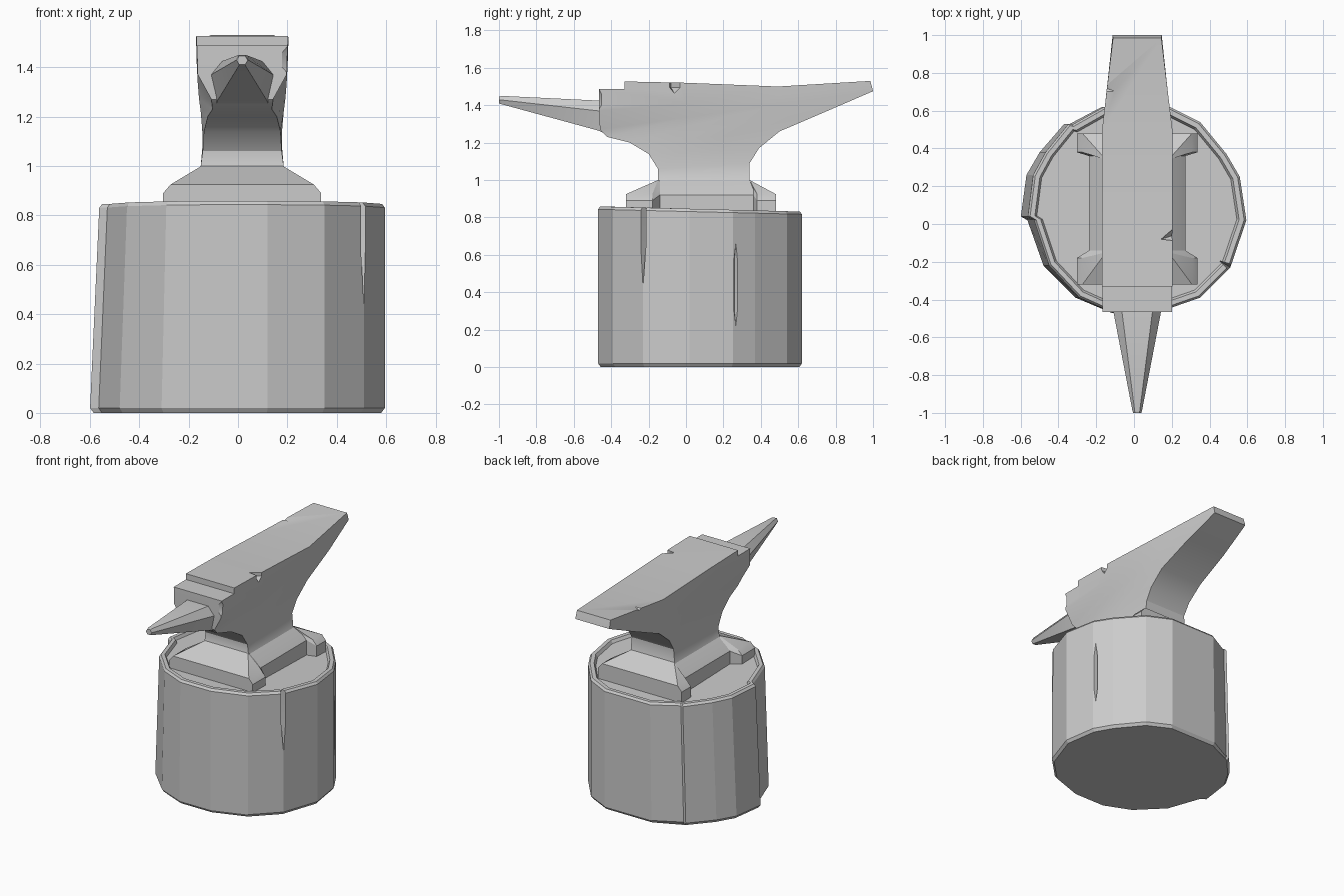
import bpy, bmesh, math
from mathutils import Vector

cube = bpy.data.objects.get("Cube")
if cube:
    bpy.data.objects.remove(cube)

grey = bpy.data.materials.new("plain grey")
grey.use_nodes = True
grey.diffuse_color = (0.6, 0.6, 0.6, 1)
grey.node_tree.nodes["Principled BSDF"].inputs["Base Color"].default_value = (0.6, 0.6, 0.6, 1)
CX = 0.017  # the anvil sits slightly off centre


def loft(name, rings):
    """Skin a stack of equal loops and close both ends with strips of quads."""
    bm = bmesh.new()
    loops = [[bm.verts.new(p) for p in ring] for ring in rings]
    n = len(loops[0])
    for a, b in zip(loops, loops[1:]):
        for i in range(n):
            j = (i + 1) % n
            bm.faces.new((a[i], a[j], b[j], b[i]))
    for end in (loops[0], loops[-1]):
        for i in range(n // 2 - 1):
            bm.faces.new((end[i], end[i + 1], end[n - 2 - i], end[n - 1 - i]))
    bmesh.ops.remove_doubles(bm, verts=bm.verts, dist=0.0005)
    bmesh.ops.recalc_face_normals(bm, faces=bm.faces)
    mesh = bpy.data.meshes.new(name)
    bm.to_mesh(mesh)
    bm.free()
    obj = bpy.data.objects.new(name, mesh)
    bpy.context.collection.objects.link(obj)
    mesh.materials.append(grey)
    return obj


def mirrored(half):
    """Complete a right-hand half loop with its left-hand mirror."""
    return ([(CX + x, y, z) for x, y, z in half]
            + [(CX - x, y, z) for x, y, z in reversed(half)])


def carve(obj, shape, loc, scale, turn=0):
    """Cut a box or a pointed chip out of a part."""
    if shape == "box":
        bpy.ops.mesh.primitive_cube_add(size=2, location=loc)
    else:
        bpy.ops.mesh.primitive_uv_sphere_add(segments=4, ring_count=2, radius=1, location=loc)
    cutter = bpy.context.object
    cutter.scale = scale
    cutter.rotation_euler.z = turn
    cutter.hide_render = True
    cutter.data.materials.append(grey)
    mod = obj.modifiers.new("cut", "BOOLEAN")
    mod.object = cutter
    mod.solver = "EXACT"
    bpy.context.view_layer.objects.active = obj
    bpy.ops.object.modifier_apply(modifier=mod.name)
    bpy.data.objects.remove(cutter)


def shade(obj, angle):
    bpy.ops.object.select_all(action="DESELECT")
    obj.select_set(True)
    bpy.context.view_layer.objects.active = obj
    bpy.ops.object.shade_smooth_by_angle(angle=math.radians(angle))


# Wooden stump: uneven outline with a raised slab of bark on one side
outline = [(.12, -.47), (.35, -.39), (.51, -.23), (.595, .02), (.56, .25), (.49, .37),
           (.35, .54), (.19, .62), (-.17, .62), (-.35, .525), (-.37, .53), (-.5, .38),
           (-.57, .26), (-.6, .04), (-.565, .02), (-.48, -.22), (-.31, -.39), (-.12, -.47)]


def stump_ring(z, size):
    ring = []
    for x, y in outline:
        lean = 1 - 0.065 * z / 0.85 if x < 0 else 1
        tilt = -0.025 * (y - 0.08) * z / 0.85
        ring.append((x * size * lean, 0.08 + (y - 0.08) * size, z + tilt))
    return ring


stump = loft("stump", [stump_ring(z, s) for z, s in
                       ((0, .975), (.02, 1), (.83, 1), (.845, .98), (.845, .935), (.825, .915))])
carve(stump, "chip", (.51, -.23, .87), (.075, .02, .44), math.radians(-32))
carve(stump, "chip", (.56, .27, .44), (.04, .018, .26), math.radians(20))

# Base: four feet with a notch on each side, sloping up to the waist
foot = [(.32, -.32), (.32, -.18), (.255, -.14), (.255, .36), (.32, .38), (.32, .48)]


def base_ring(z, inset, rise=0):
    return mirrored([(x - inset, y, z + (rise if x < .3 else 0)) for x, y in foot])


waist = [(.165, min(max(y, -.15), .34), 1.0) for x, y in foot]
base = loft("base", [base_ring(.81, 0), base_ring(.89, 0, .03),
                     base_ring(.925, .03, .025), mirrored(waist)])

# Body: loops rising from the waist to the face, spreading into the heel
# front y, front z, back y, back z, then front, middle and back half widths
levels = [(-.17, .95, .36, .95, .2, .2, .2),
          (-.15, 1.0, .34, 1.0, .168, .168, .168),
          (-.15, 1.06, .34, 1.09, .16, .16, .16),
          (-.2, 1.14, .39, 1.17, .155, .162, .162),
          (-.3, 1.2, .5, 1.26, .14, .168, .165),
          (-.42, 1.23, .75, 1.367, .12, .175, .155),
          (-.46, 1.27, 1.0, 1.475, .125, .18, .13),
          (-.465, 1.37, .995, 1.495, .18, .184, .13),
          (-.465, 1.53, .985, 1.53, .185, .187, .128)]
rings = []
for yf, zf, yb, zb, wf, wm, wb in levels:
    half = []
    for t, w, dip in ((0, wf, 0), (.32, wm, .01), (.66, wm, .03), (1, wb, 0)):
        sag = dip if zf > 1.5 else 0
        half.append((w, yf + (yb - yf) * t, zf + (zb - zf) * t - sag))
    rings.append(mirrored(half))
body = loft("anvil_body", rings)
carve(body, "box", (CX, -.43, 1.59), (.4, .1, .103))              # cutting step
carve(body, "chip", (.21, -.06, 1.53), (.08, .035, .07), .3)      # chipped edges
carve(body, "chip", (-.155, .72, 1.53), (.075, .03, .03), -.3)
carve(body, "chip", (.205, -.465, 1.43), (.03, .02, .06))

# Horn: six-sided taper with a flat top
horn_rings = []
for y, top, side, low, wt, ws, wl in ((-.4, 1.425, 1.37, 1.235, .085, .13, .11),
                                      (-.47, 1.425, 1.37, 1.265, .08, .125, .1),
                                      (-.985, 1.45, 1.428, 1.405, .014, .026, .014),
                                      (-1.0, 1.446, 1.428, 1.41, .012, .022, .012)):
    horn_rings.append(mirrored([(wl, y, low), (ws, y, side), (wt, y, top)]))
horn = loft("horn", horn_rings)

shade(stump, 8)
shade(base, 20)
shade(body, 32)
shade(horn, 20)
